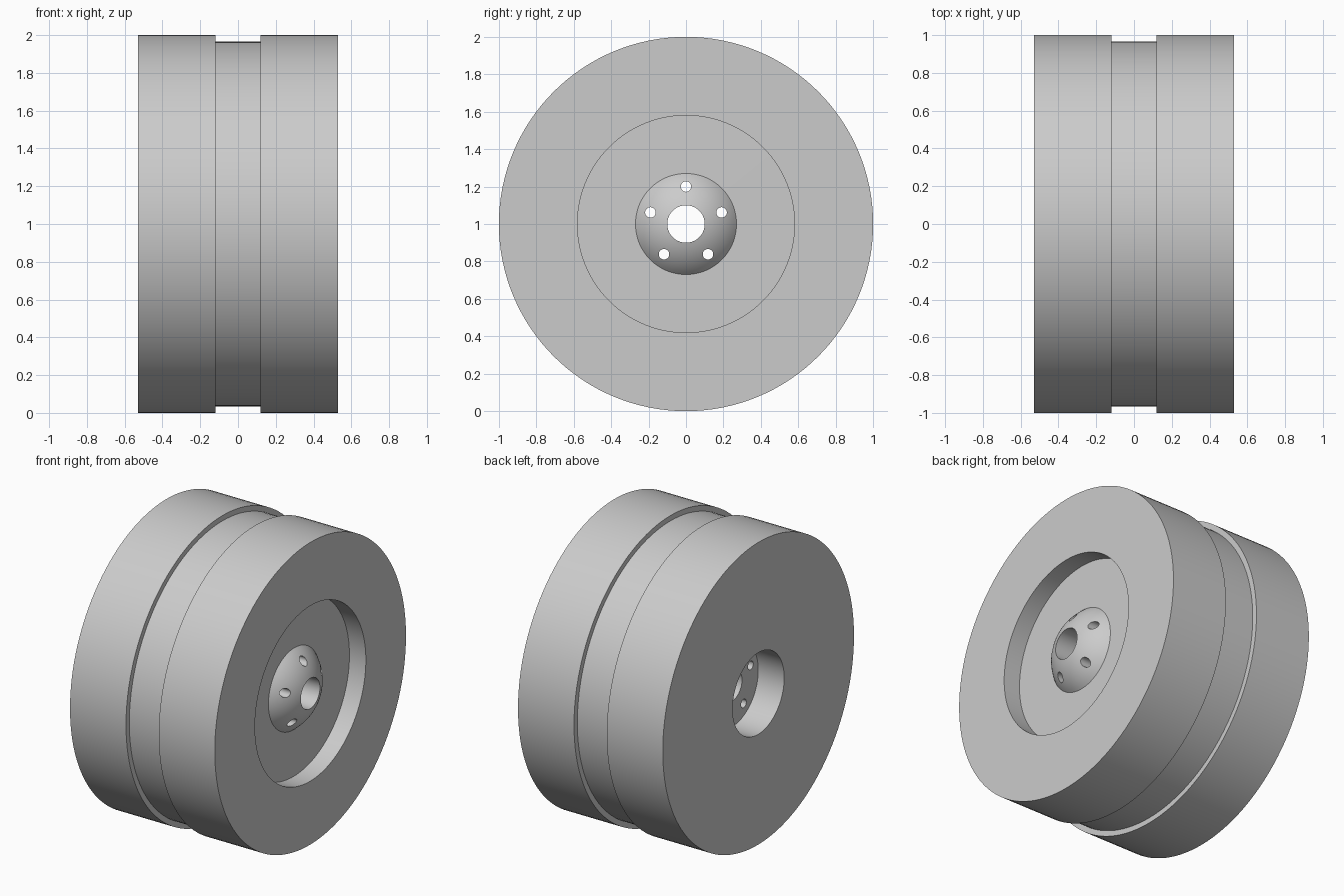
import bpy, bmesh, math
from mathutils import Matrix, Vector

cube = bpy.data.objects.get("Cube")
if cube:
    bpy.data.objects.remove(cube)

grey = bpy.data.materials.new("plain grey")
grey.use_nodes = True
COLOUR = (0.6, 0.6, 0.6, 1)
grey.diffuse_color = COLOUR
grey.node_tree.nodes["Principled BSDF"].inputs["Base Color"].default_value = COLOUR

CENTRE = Vector((0, 0, 1))
HALF, RECESS, BACK = 0.53, 0.41, -0.34   # face, recess floor and rear hub plate along x
BORE, HUB = 0.10, 0.27


def add_object(name, bm):
    mesh = bpy.data.meshes.new(name)
    bm.to_mesh(mesh)
    bm.free()
    mesh.materials.append(grey)
    obj = bpy.data.objects.new(name, mesh)
    bpy.context.collection.objects.link(obj)
    return obj


def lathe(name, profile, steps):
    """Spin a closed (x, radius) outline around the wheel axle."""
    bm = bmesh.new()
    verts = [bm.verts.new((x, 0, 1 + r)) for x, r in profile]
    edges = [bm.edges.new((a, b)) for a, b in zip(verts, verts[1:] + verts[:1])]
    bmesh.ops.spin(bm, geom=verts + edges, cent=CENTRE, axis=(1, 0, 0),
                   angle=math.tau, steps=steps, use_duplicate=False)
    bmesh.ops.remove_doubles(bm, verts=bm.verts[:], dist=0.0001)
    bmesh.ops.recalc_face_normals(bm, faces=bm.faces[:])
    return add_object(name, bm)


# Domed hub as an arc from the bore lip to the recess floor
R, TIP = 0.34, 0.53
lip = math.sqrt(R * R - BORE * BORE)
a0, a1 = math.asin(BORE / R), math.asin(HUB / R)
dome = []
for i in range(11):
    a = a0 + (a1 - a0) * i / 10
    dome.append((TIP - lip + R * math.cos(a), R * math.sin(a)))

# Outline: dome, recess, outer rim with central groove, rear well, bore
profile = dome + [
    (RECESS, 0.58), (HALF, 0.58), (HALF, 1),
    (0.12, 1), (0.12, 0.965), (-0.12, 0.965), (-0.12, 1),
    (-HALF, 1), (-HALF, HUB), (BACK, HUB), (BACK, BORE)]
wheel = lathe("wheel", profile, 128)

# Bolt hole cutters through the hub
bm = bmesh.new()
for i in range(5):
    a = math.radians(90 + 72 * i)
    place = Matrix.Translation((0, 0.2 * math.cos(a), 1 + 0.2 * math.sin(a)))
    bmesh.ops.create_cone(bm, cap_ends=True, segments=32, radius1=0.028, radius2=0.028,
                          depth=2, matrix=place @ Matrix.Rotation(math.pi / 2, 4, "Y"))
cutter = add_object("bolt_hole_cutter", bm)
cutter.hide_render = True
cutter.hide_viewport = True
cutter.display_type = "WIRE"

holes = wheel.modifiers.new("bolt holes", "BOOLEAN")
holes.operation = "DIFFERENCE"
holes.solver = "EXACT"
holes.object = cutter

# Smooth the curved surfaces, keep the rims crisp
bpy.ops.object.select_all(action="DESELECT")
wheel.select_set(True)
bpy.context.view_layer.objects.active = wheel
bpy.ops.object.modifier_apply(modifier=holes.name)
bpy.data.objects.remove(cutter)
bpy.ops.object.shade_smooth_by_angle(angle=math.radians(30))
